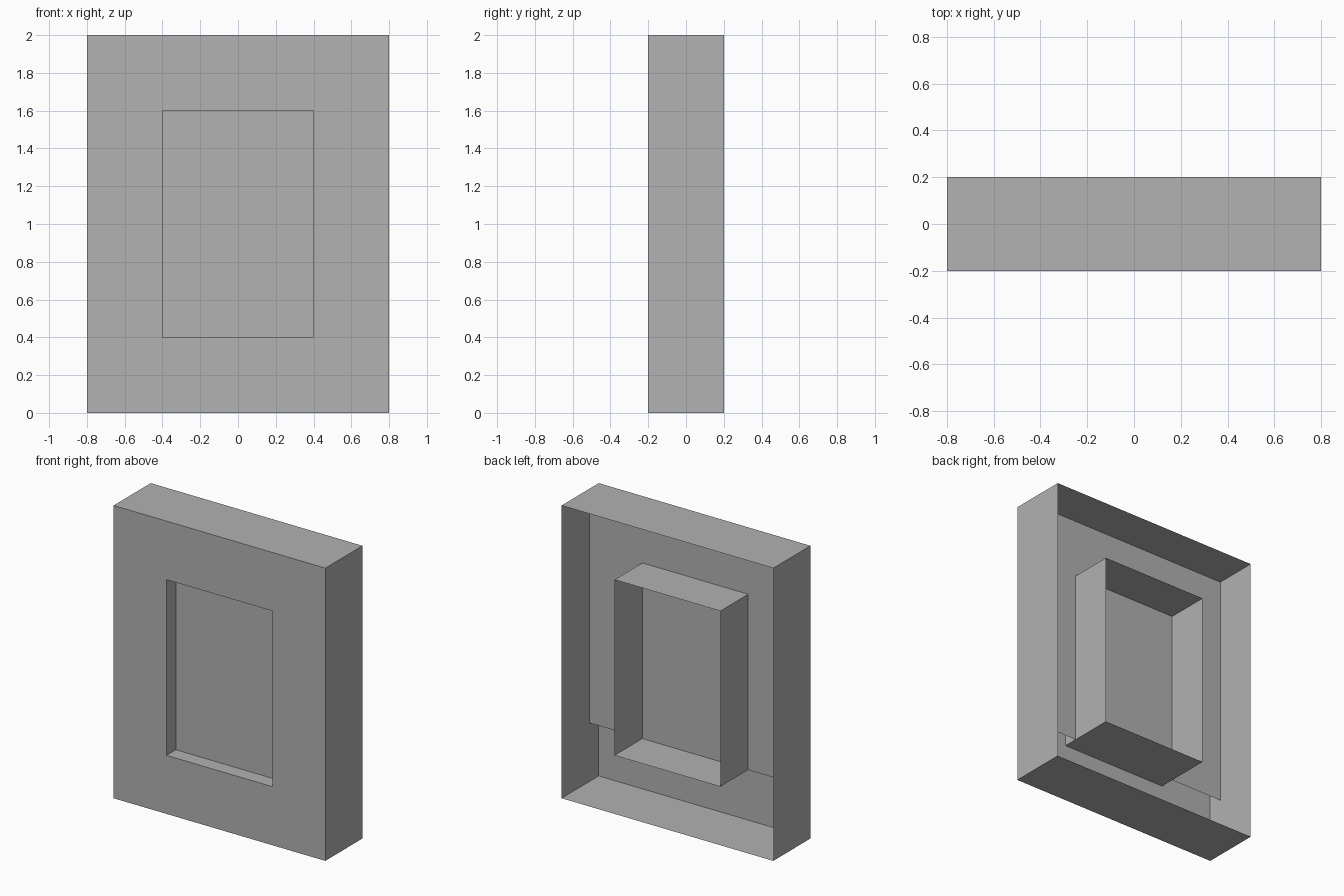
import bpy
import bmesh

cube = bpy.data.objects.get("Cube")
if cube:
    bpy.data.objects.remove(cube, do_unlink=True)

GREY = (0.445, 0.445, 0.445, 1.0)
grey = bpy.data.materials.new("plain grey")
grey.use_nodes = True
grey.diffuse_color = GREY
grey.node_tree.nodes["Principled BSDF"].inputs["Base Color"].default_value = GREY

# Main dimensions
FRONT, PANE, BACK = -0.2, -0.1, 0.2
OUTER = (0.8, 0.0, 2.0)      # half width, bottom, top
OPENING = (0.4, 0.4, 1.6)


def loop(bm, size, y):
    """Rectangle of vertices at depth y."""
    w, low, high = size
    return [bm.verts.new((x, y, z))
            for x, z in ((-w, low), (w, low), (w, high), (-w, high))]


def bridge(bm, a, b):
    """Join two rectangles with four faces."""
    for i in range(4):
        j = (i + 1) % 4
        bm.faces.new((a[i], a[j], b[j], b[i]))


def finish(name, bm):
    mesh = bpy.data.meshes.new(name)
    bm.to_mesh(mesh)
    bm.free()
    mesh.materials.append(grey)
    obj = bpy.data.objects.new(name, mesh)
    bpy.context.collection.objects.link(obj)
    return obj


# Open-backed shell: outer sides, front wall, and the sleeve round the opening
bm = bmesh.new()
rings = [loop(bm, OUTER, BACK), loop(bm, OUTER, FRONT),
         loop(bm, OPENING, FRONT), loop(bm, OPENING, BACK)]
for a, b in zip(rings, rings[1:]):
    bridge(bm, a, b)
bmesh.ops.recalc_face_normals(bm, faces=bm.faces)
finish("wall_shell", bm)

# Thin sheet closing the opening, reaching from the sill up to the top
bm = bmesh.new()
bm.faces.new(loop(bm, (OUTER[0], OPENING[1], OUTER[2]), PANE))
finish("window_pane", bm)
